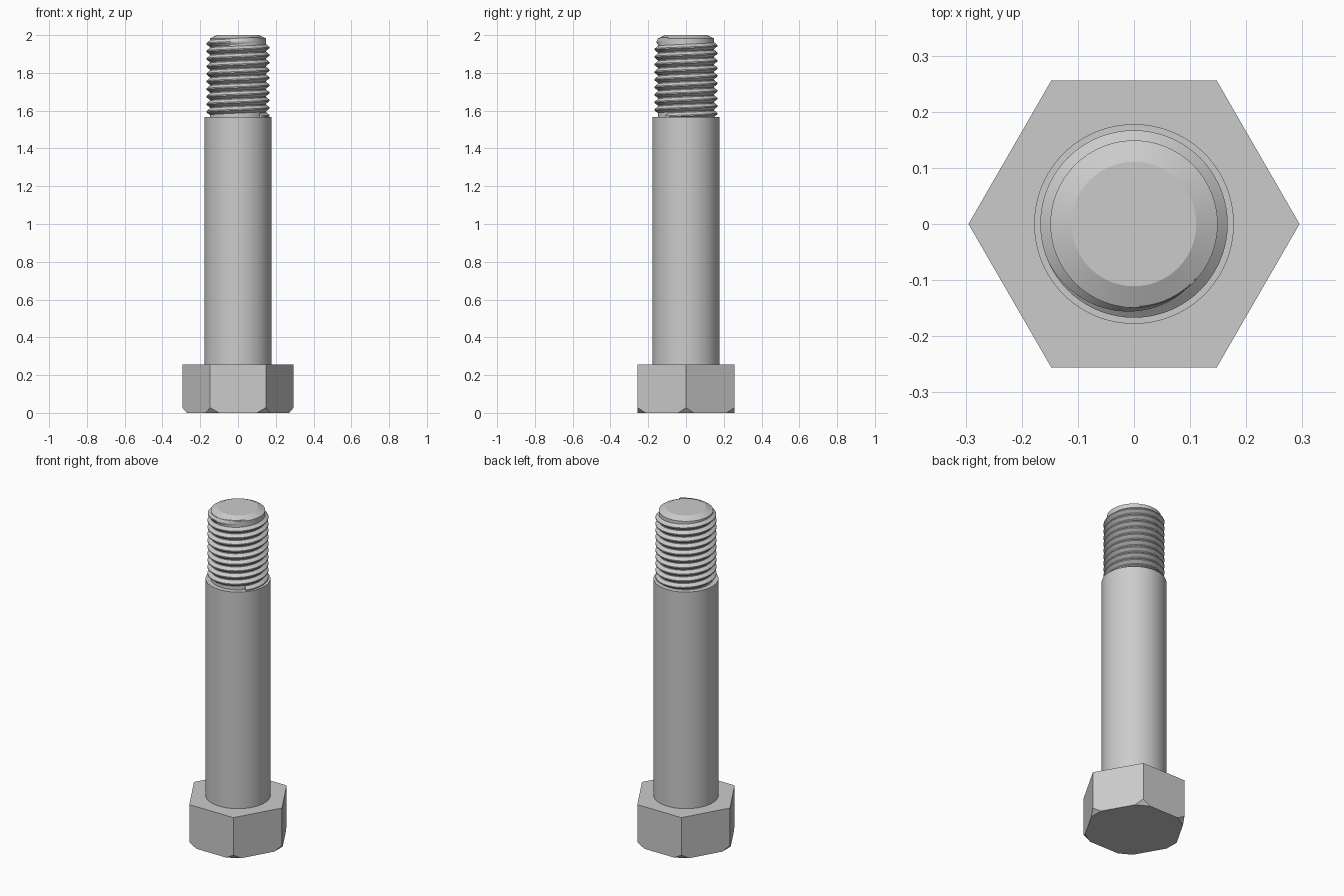
import bpy, bmesh
from math import cos, sin, pi, radians
from mathutils import Vector

cube = bpy.data.objects.get("Cube")
if cube:
    bpy.data.objects.remove(cube, do_unlink=True)

steel = bpy.data.materials.new("grey steel")
steel.use_nodes = True
GREY = (0.6, 0.6, 0.6, 1)
steel.diffuse_color = GREY
steel.node_tree.nodes["Principled BSDF"].inputs["Base Color"].default_value = GREY


def finish(bm, name, smooth=True):
    """Turn a bmesh into a named, shaded object."""
    bmesh.ops.recalc_face_normals(bm, faces=bm.faces)
    mesh = bpy.data.meshes.new(name)
    bm.to_mesh(mesh)
    bm.free()
    mesh.materials.append(steel)
    obj = bpy.data.objects.new(name, mesh)
    bpy.context.collection.objects.link(obj)
    if smooth:
        bpy.ops.object.select_all(action='DESELECT')
        obj.select_set(True)
        bpy.context.view_layer.objects.active = obj
        bpy.ops.object.shade_smooth_by_angle(angle=radians(20))
    return obj


def bridge(bm, a, b):
    """Join two closed rings of vertices with quads."""
    for i in range(len(a)):
        j = (i + 1) % len(a)
        bm.faces.new((a[i], a[j], b[j], b[i]))


def lathe(profile, sides):
    """Solid of revolution from (radius, height) points."""
    bm = bmesh.new()
    rings = [[bm.verts.new((r * cos(2 * pi * i / sides), r * sin(2 * pi * i / sides), z))
              for i in range(sides)] for r, z in profile]
    for a, b in zip(rings, rings[1:]):
        bridge(bm, a, b)
    bm.faces.new(rings[0])
    bm.faces.new(rings[-1])
    return bm


# Hexagonal head with its six lower corners cut off
HEAD_R, HEAD_H = 0.295, 0.255
head = lathe([(HEAD_R, 0), (HEAD_R, HEAD_H)], 6)
for k in range(6):
    out = Vector((cos(k * pi / 3), sin(k * pi / 3), 0))
    cut = bmesh.ops.bisect_plane(
        head, geom=head.verts[:] + head.edges[:] + head.faces[:],
        plane_co=out * HEAD_R + Vector((0, 0, 0.028)),
        plane_no=out * 0.028 - Vector((0, 0, 0.024)), clear_outer=True)
    edges = [e for e in cut["geom_cut"] if isinstance(e, bmesh.types.BMEdge)]
    bmesh.ops.holes_fill(head, edges=edges, sides=0)
finish(head, "hex_head", smooth=False)

# Plain shank
finish(lathe([(0.178, HEAD_H), (0.178, 1.567)], 96), "shank")

# Thread core with chamfered tip
finish(lathe([(0.149, 1.56), (0.149, 1.982), (0.111, 2.0)], 96), "thread_core")

# Right-hand thread ridge that fades into the core at the top
TURNS, STEPS, PITCH = 10, 72, 0.04
ROOT, CREST = 0.147, 0.167
thread = bmesh.new()
previous = None
for s in range(TURNS * STEPS + 1):
    turn = s / STEPS
    angle = radians(320) + 2 * pi * turn
    fade = min(1, (TURNS - turn) / 0.32)
    crest = ROOT + (CREST - ROOT) * fade
    height = 1.57 + PITCH * turn
    section = [(ROOT, -0.019), (crest, -0.003), (crest, 0.003), (ROOT, 0.019)]
    ring = [thread.verts.new((r * cos(angle), r * sin(angle), height + dz))
            for r, dz in section]
    if previous:
        bridge(thread, previous, ring)
    else:
        thread.faces.new(ring)
    previous = ring
finish(thread, "thread_ridge")
